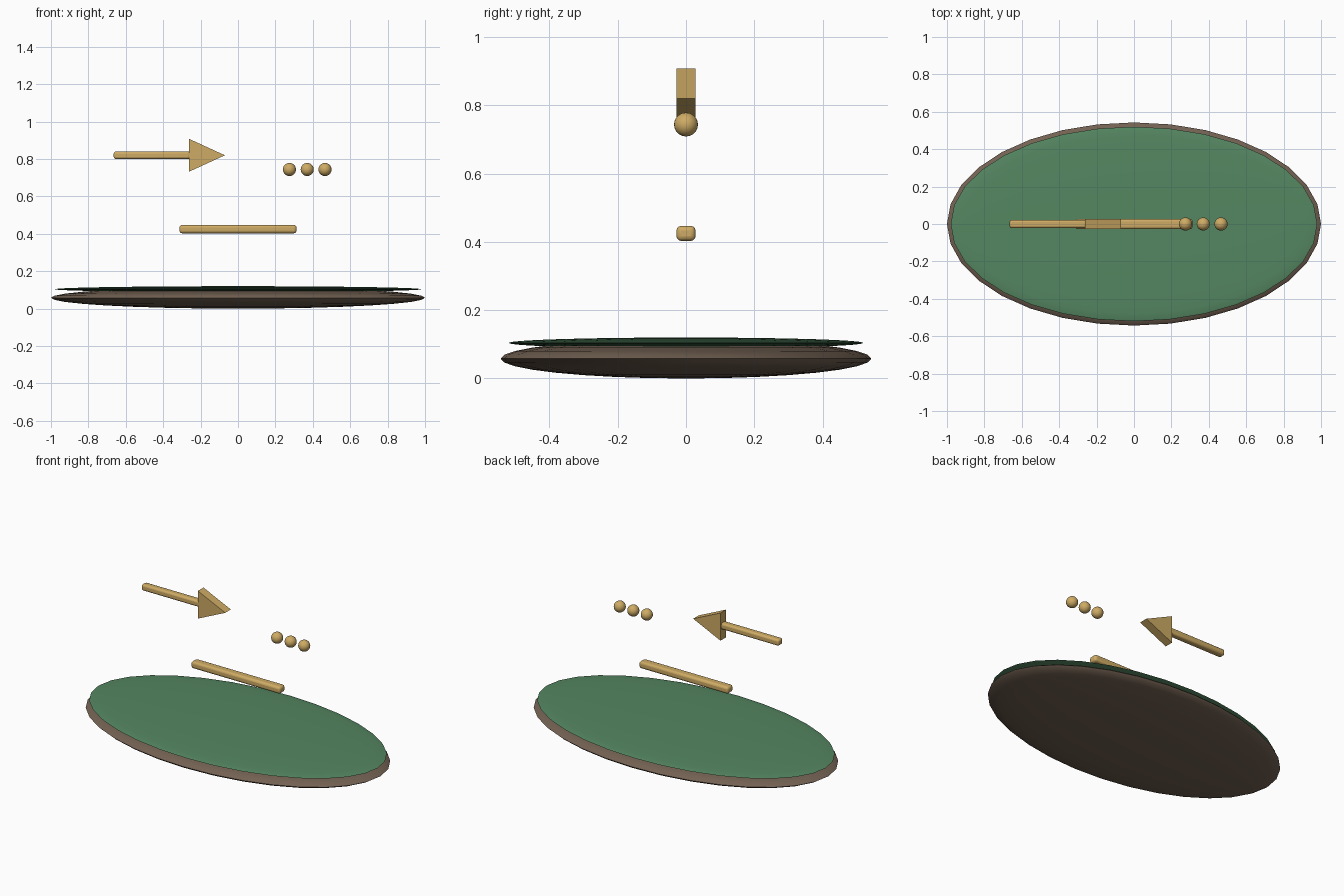
import bpy, bmesh, math

if "Cube" in bpy.data.objects:
    bpy.data.objects.remove(bpy.data.objects["Cube"])


def material(name, rgb):
    m = bpy.data.materials.new(name)
    m.diffuse_color = (*rgb, 1)
    m.use_nodes = True
    m.node_tree.nodes["Principled BSDF"].inputs["Base Color"].default_value = m.diffuse_color
    return m


WOOD = material("brown", (0.17, 0.12, 0.085))
FELT = material("green", (0.09, 0.24, 0.12))
GOLD = material("gold", (0.62, 0.41, 0.13))


def finish(ob, name, mat, angle=30):
    ob.name = name
    ob.data.materials.append(mat)
    bpy.context.view_layer.objects.active = ob
    ob.select_set(True)
    bpy.ops.object.transform_apply(location=False, rotation=False, scale=True)
    bpy.ops.object.shade_smooth_by_angle(angle=math.radians(angle))
    ob.select_set(False)
    return ob


def ellipsoid(name, centre, radii, mat, segments=32, rings=16):
    bpy.ops.mesh.primitive_uv_sphere_add(segments=segments, ring_count=rings,
                                         radius=1, location=centre)
    ob = bpy.context.object
    ob.scale = radii
    return finish(ob, name, mat, 60)


def bevel(ob, width, segments=3):
    b = ob.modifiers.new("bevel", 'BEVEL')
    b.width = width
    b.segments = segments
    b.limit_method = 'ANGLE'


def rounded_bar(name, centre, size, width, mat):
    bpy.ops.mesh.primitive_cube_add(size=1, location=centre)
    ob = bpy.context.object
    ob.scale = size
    bevel(ob, width)
    return finish(ob, name, mat, 40)


# Oval base and its green top
ellipsoid("base", (0, 0, 0.058), (1.0, 0.543, 0.058), WOOD)
ellipsoid("green_top", (0, 0, 0.104), (0.98, 0.52, 0.016), FELT)

# Floating bar and arrow shaft
rounded_bar("bar", (0, 0, 0.425), (0.626, 0.056, 0.044), 0.014, GOLD)
rounded_bar("arrow_shaft", (-0.46, 0, 0.82), (0.41, 0.044, 0.04), 0.012, GOLD)

# Arrow head: extruded triangle
bm = bmesh.new()
outline = [(-0.262, 0.732), (-0.07, 0.82), (-0.262, 0.908)]
face = bm.faces.new([bm.verts.new((x, -0.028, z)) for x, z in outline])
ext = bmesh.ops.extrude_face_region(bm, geom=[face])
for v in ext["geom"]:
    if isinstance(v, bmesh.types.BMVert):
        v.co.y = 0.028
bmesh.ops.recalc_face_normals(bm, faces=bm.faces)
mesh = bpy.data.meshes.new("arrow_head")
bm.to_mesh(mesh)
bm.free()
head = bpy.data.objects.new("arrow_head", mesh)
bpy.context.collection.objects.link(head)
finish(head, "arrow_head", GOLD)

# Row of three dots
for i in range(3):
    ellipsoid(f"dot_{i + 1}", (0.275 + 0.095 * i, 0, 0.744), (0.035,) * 3, GOLD, 24, 12)
